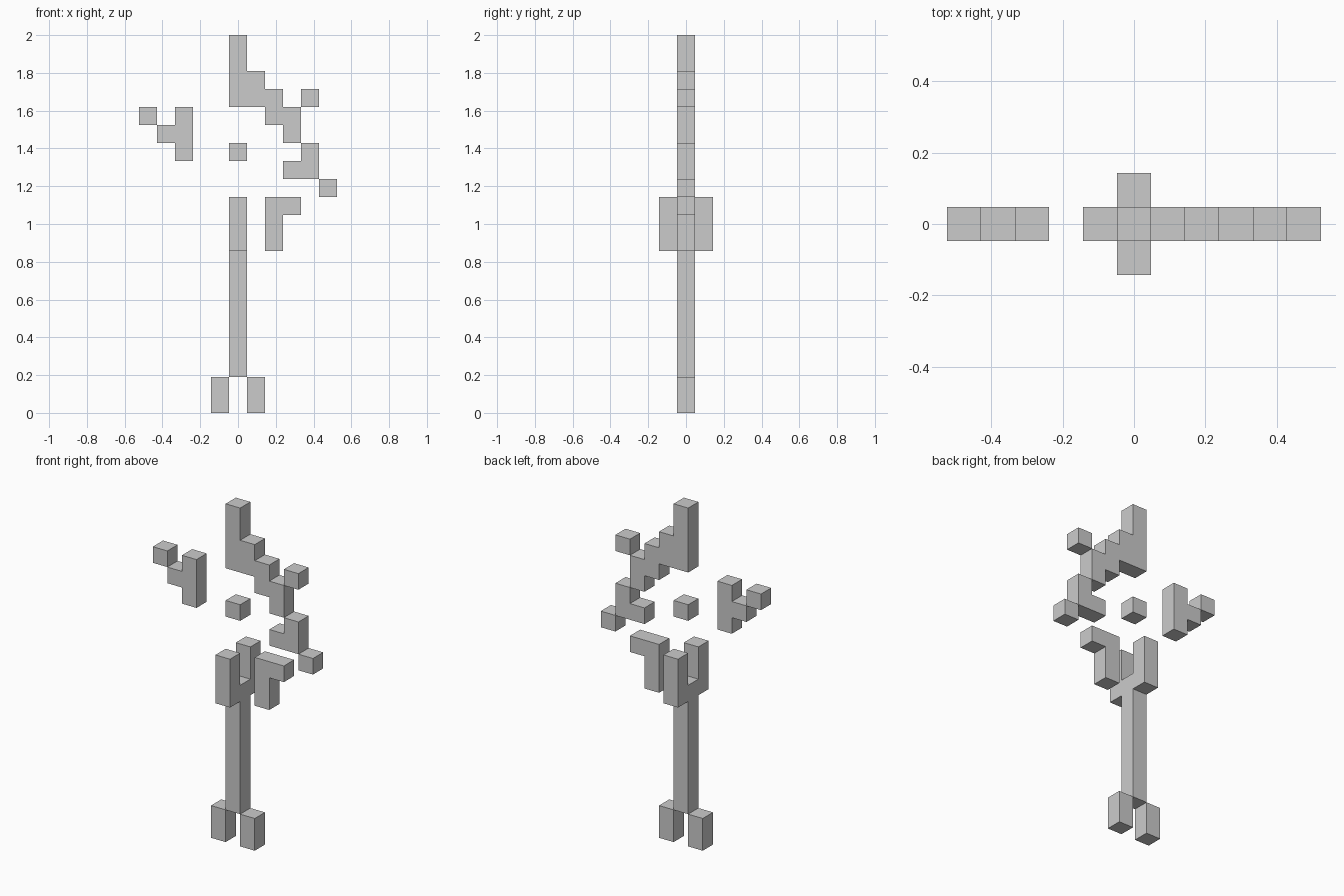
import bpy, bmesh
from mathutils import Vector

if "Cube" in bpy.data.objects:
    bpy.data.objects.remove(bpy.data.objects["Cube"])

U = 2 / 21  # edge length of one block


def slab(name, outline, across="y"):
    """Extrude an outline (in block units) one block thick, centred on the other axis."""
    def point(a, z, t):
        return Vector((a, t, z) if across == "y" else (t, a, z)) * U

    bm = bmesh.new()
    face = bm.faces.new([bm.verts.new(point(a, z, -0.5)) for a, z in outline])
    ext = bmesh.ops.extrude_face_region(bm, geom=[face], use_keep_orig=True)
    verts = [g for g in ext["geom"] if isinstance(g, bmesh.types.BMVert)]
    bmesh.ops.translate(bm, verts=verts, vec=point(0, 0, 1))
    bmesh.ops.recalc_face_normals(bm, faces=bm.faces)
    mesh = bpy.data.meshes.new(name)
    bm.to_mesh(mesh)
    bm.free()
    obj = bpy.data.objects.new(name, mesh)
    bpy.context.collection.objects.link(obj)
    return obj


def block(name, column, z0, z1):
    """Upright block in one column of the middle plane."""
    l, r = column - 0.5, column + 0.5
    return slab(name, [(l, z0), (r, z0), (r, z1), (l, z1)])


# Split foot of the shaft
for side, x in (("left", -1), ("right", 1)):
    block("foot_" + side, x, 0, 2)

# Shaft with a two-pronged fork at the top
half = [(0.5, 2), (0.5, 9), (1.5, 9), (1.5, 12), (0.5, 12), (0.5, 10)]
slab("forked_shaft", half + [(-y, z) for y, z in reversed(half)], across="x")

# Hooked bracket beside the fork
slab("lower_hook", [(1.5, 9), (2.5, 9), (2.5, 11), (3.5, 11), (3.5, 12), (1.5, 12)])

# Right side of the head
slab("right_claw", [(2.5, 13), (4.5, 13), (4.5, 15), (3.5, 15), (3.5, 14), (2.5, 14)])
block("right_lower_tip", 5, 12, 13)
block("right_upper_tip", 4, 17, 18)

# Top spike with stair-stepped arc
slab("top_spike_arc", [(-0.5, 17), (1.5, 17), (1.5, 16), (2.5, 16), (2.5, 15),
                       (3.5, 15), (3.5, 17), (2.5, 17), (2.5, 18), (1.5, 18),
                       (1.5, 19), (0.5, 19), (0.5, 21), (-0.5, 21)])

# Floating core
block("floating_core", 0, 14, 15)

# Left side of the head
slab("left_claw", [(-3.5, 14), (-2.5, 14), (-2.5, 17), (-3.5, 17),
                   (-3.5, 16), (-4.5, 16), (-4.5, 15), (-3.5, 15)])
block("left_tip", -5, 16, 17)
